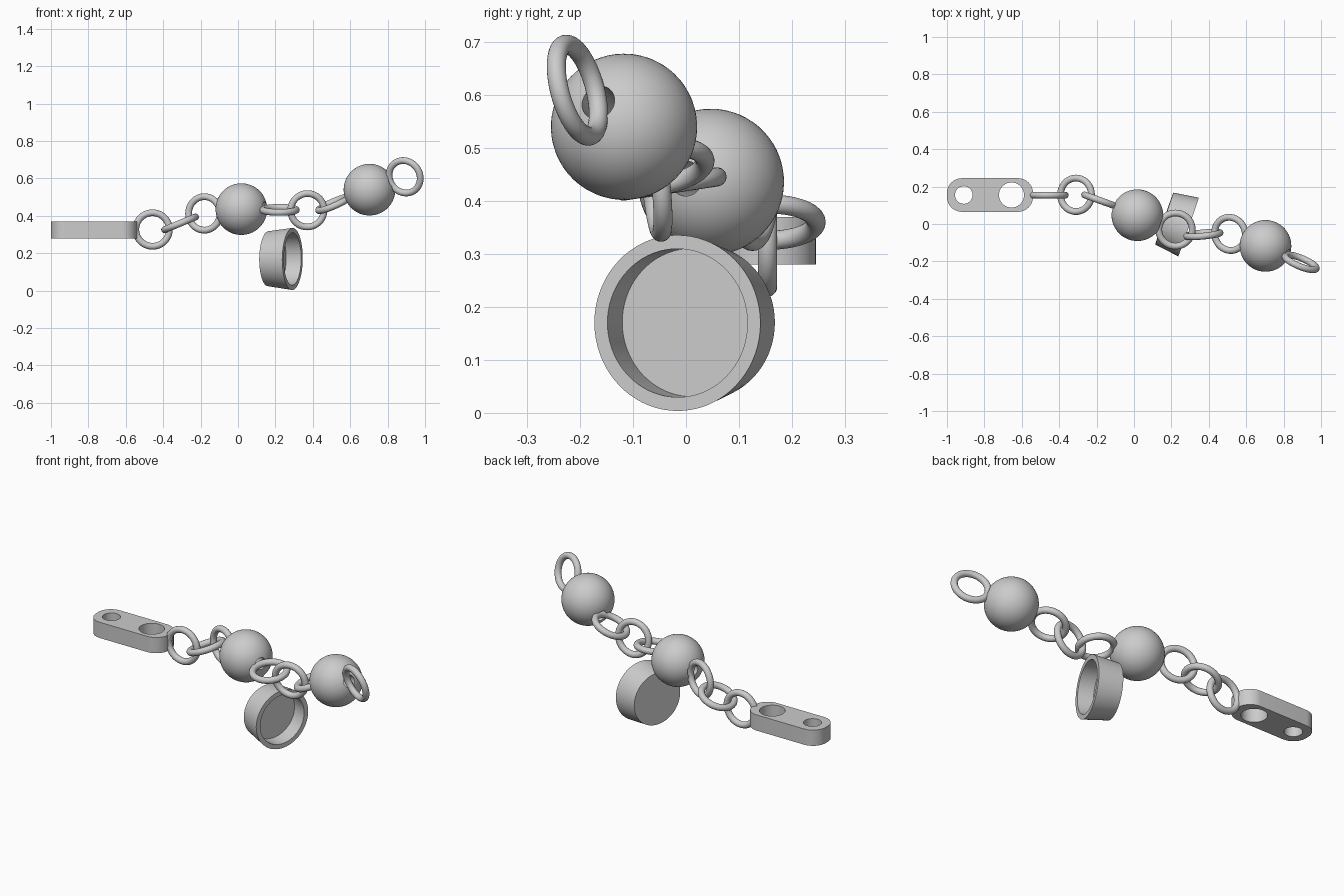
import bpy, bmesh, math
from mathutils import Vector

cube = bpy.data.objects.get("Cube")
if cube:
    bpy.data.objects.remove(cube, do_unlink=True)

metal = bpy.data.materials.new("grey_metal")
metal.use_nodes = True
GREY = (0.6, 0.6, 0.6, 1)
metal.diffuse_color = GREY
metal.node_tree.nodes["Principled BSDF"].inputs["Base Color"].default_value = GREY


def aim(direction):
    """Rotation that turns local z towards a direction."""
    return Vector(direction).to_track_quat('Z', 'Y').to_euler()


def finish(name):
    ob = bpy.context.object
    ob.name = name
    ob.data.materials.clear()
    ob.data.materials.append(metal)
    bpy.ops.object.shade_smooth_by_angle(angle=math.radians(35))
    return ob


def activate(ob):
    bpy.ops.object.select_all(action='DESELECT')
    ob.select_set(True)
    bpy.context.view_layer.objects.active = ob


def drill(ob, centre, direction, radius):
    """Cut a round hole right through an object."""
    bpy.ops.mesh.primitive_cylinder_add(vertices=48, radius=radius, depth=0.5,
                                        location=centre, rotation=aim(direction))
    cutter = bpy.context.object
    cutter.hide_render = True
    mod = ob.modifiers.new("hole", 'BOOLEAN')
    mod.operation, mod.solver, mod.object = 'DIFFERENCE', 'EXACT', cutter
    activate(ob)
    bpy.ops.object.modifier_apply(modifier=mod.name)
    bpy.data.objects.remove(cutter, do_unlink=True)


def link(name, centre, normal):
    bpy.ops.mesh.primitive_torus_add(major_segments=64, minor_segments=20,
                                     major_radius=0.0895, minor_radius=0.018,
                                     location=centre, rotation=aim(normal))
    finish(name)


def bead(name, centre, direction):
    bpy.ops.mesh.primitive_uv_sphere_add(segments=64, ring_count=32, radius=0.138,
                                         location=centre, rotation=aim(direction))
    drill(bpy.context.object, centre, direction, 0.033)
    finish(name)


# End plate: rounded bar with two vertical holes
bpy.ops.mesh.primitive_cube_add(size=1, location=(-0.77, 0.155, 0.325))
plate = bpy.context.object
plate.scale = (0.46, 0.18, 0.09)
bpy.ops.object.transform_apply(location=False, rotation=False, scale=True)
bm = bmesh.new()
bm.from_mesh(plate.data)
uprights = [e for e in bm.edges
            if abs(e.verts[0].co.z - e.verts[1].co.z) > 0.01]
bmesh.ops.bevel(bm, geom=uprights, offset=0.08, segments=12, profile=0.5,
                affect='EDGES')
bm.to_mesh(plate.data)
bm.free()
for x, radius in ((-0.91, 0.047), (-0.655, 0.067)):
    drill(plate, (x, 0.155, 0.325), (0, 0, 1), radius)
activate(plate)
finish("end_plate")

# Chain links, in order from the plate
link("plate_link", (-0.457, 0.154, 0.327), (0, 1, 0))
link("second_link", (-0.31, 0.156, 0.36), (-0.38, 0, 0.92))
link("third_link", (-0.18, 0.125, 0.413), (0.34, 0.94, 0))
link("fourth_link", (0.222, -0.03, 0.432), (0, -0.15, 0.99))
link("fifth_link", (0.371, -0.056, 0.43), (-0.1, 1, 0.1))
link("sixth_link", (0.513, -0.053, 0.465), (-0.4, -0.13, 0.91))
link("end_link", (0.891, -0.205, 0.609), (0.37, 0.9, 0.25))

# Drilled round beads
bead("middle_bead", (0.018, 0.047, 0.436), (0.4, -0.15, 0.02))
bead("end_bead", (0.703, -0.117, 0.54), (0.86, -0.36, 0.34))

# Hanging cup: tapered outside, straight recess, turned about its axis
profile = [(0, 0), (0.147, 0), (0.166, 0.137), (0.14, 0.137), (0.14, 0.052), (0, 0.052)]
bm = bmesh.new()
points = [bm.verts.new((r, 0, h)) for r, h in profile]
edges = [bm.edges.new(pair) for pair in zip(points, points[1:])]
bmesh.ops.spin(bm, geom=points + edges, cent=(0, 0, 0), axis=(0, 0, 1),
               angle=math.tau, steps=72, use_duplicate=False)
bmesh.ops.remove_doubles(bm, verts=bm.verts[:], dist=0.0001)
bmesh.ops.recalc_face_normals(bm, faces=bm.faces[:])
mesh = bpy.data.meshes.new("hanging_cup")
bm.to_mesh(mesh)
bm.free()
cup = bpy.data.objects.new("hanging_cup", mesh)
bpy.context.collection.objects.link(cup)
cup.location = (0.162, 0.029, 0.171)
cup.rotation_euler = aim((0.944, -0.33, -0.01))
activate(cup)
finish("hanging_cup")
